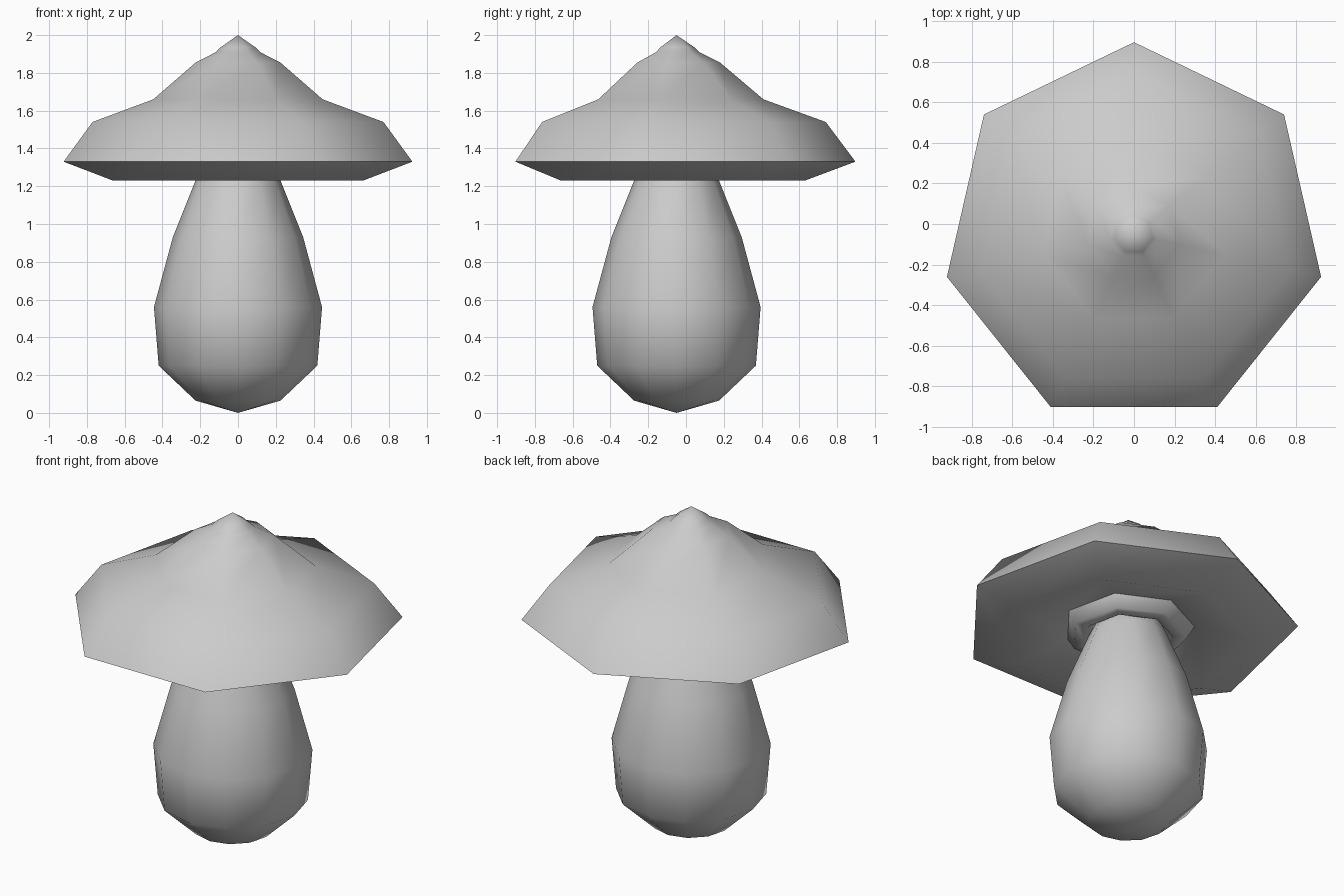
import bpy, bmesh, math

default = bpy.data.objects.get("Cube")
if default:
    bpy.data.objects.remove(default, do_unlink=True)

AXIS_Y = -0.05

grey = bpy.data.materials.new("plain grey")
grey.use_nodes = True
colour = (0.6, 0.6, 0.6, 1)
grey.diffuse_color = colour
grey.node_tree.nodes["Principled BSDF"].inputs["Base Color"].default_value = colour


def lathe(name, profile, sides, sharp_angle):
    """Revolve (radius, height) pairs; one vertex of each ring points to the back."""
    bm = bmesh.new()
    rings = []
    for r, z in profile:
        if r == 0:
            rings.append([bm.verts.new((0, 0, z))] * sides)
            continue
        angles = [math.pi / 2 + math.tau * i / sides for i in range(sides)]
        rings.append([bm.verts.new((r * math.cos(a), r * math.sin(a), z)) for a in angles])
    for low, high in zip(rings, rings[1:]):
        for i in range(sides):
            j = (i + 1) % sides
            corners = dict.fromkeys((low[i], low[j], high[j], high[i]))
            bm.faces.new(list(corners))
    bmesh.ops.recalc_face_normals(bm, faces=bm.faces)
    mesh = bpy.data.meshes.new(name)
    bm.to_mesh(mesh)
    bm.free()
    mesh.materials.append(grey)
    obj = bpy.data.objects.new(name, mesh)
    obj.location.y = AXIS_Y
    bpy.context.collection.objects.link(obj)
    bpy.ops.object.select_all(action='DESELECT')
    obj.select_set(True)
    bpy.context.view_layer.objects.active = obj
    bpy.ops.object.shade_smooth_by_angle(angle=math.radians(sharp_angle))
    return obj


# Stem: a rounded bulb narrowing up into the cap
lathe("stem", [(0, 0), (0.225, 0.065), (0.42, 0.25), (0.445, 0.56),
               (0.345, 0.93), (0.225, 1.23), (0.15, 1.4), (0, 1.42)], 12, 80)

# Cap: seven-sided, with a hollow underside and a collar around the stem
lathe("cap", [(0, 1.36), (0.2, 1.32), (0.25, 1.25), (0.33, 1.25), (0.37, 1.32),
              (0.68, 1.23), (0.947, 1.33), (0.79, 1.54), (0.46, 1.66),
              (0.23, 1.855), (0.12, 1.91), (0.095, 1.935), (0, 2.0)], 7, 80)
